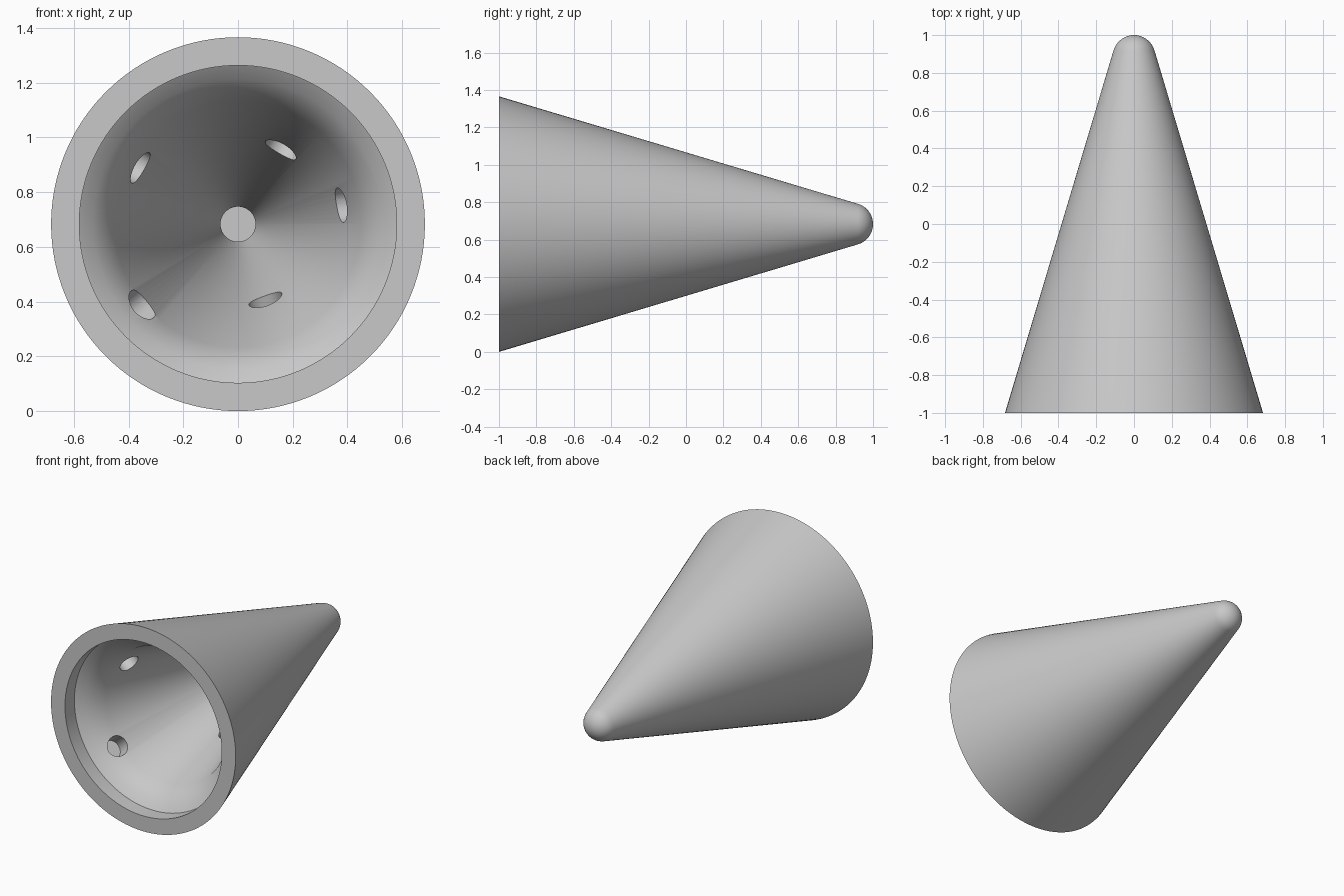
import bpy, bmesh
from math import sin, cos, pi, radians, atan
from mathutils import Vector

if "Cube" in bpy.data.objects:
    bpy.data.objects.remove(bpy.data.objects["Cube"], do_unlink=True)

BASE_R = 0.683              # outer radius at the open end
NOSE_R = 0.113              # radius of the rounded nose
SLOPE = 0.298               # taper of the wall
TILT = atan(SLOPE)
HOLE_R = 0.064

grey = bpy.data.materials.new("light_grey")
grey.use_nodes = True
colour = (0.58, 0.58, 0.58, 1)
grey.diffuse_color = colour
grey.node_tree.nodes["Principled BSDF"].inputs["Base Color"].default_value = colour


def inner_radius(depth):
    return 0.455 - SLOPE * (depth - 0.23)


# Closed profile as (radius, depth from the open end): nose, outer wall, rim, cavity
profile = []
for i in range(13):
    a = TILT + (pi / 2 - TILT) * (1 - i / 12)
    profile.append((NOSE_R * cos(a), 2 - NOSE_R + NOSE_R * sin(a)))
profile += [(BASE_R, 0), (0.58, 0), (0.58, 0.1), (0.53, 0.135), (0.49, 0.18),
            (inner_radius(0.245), 0.245),
            (HOLE_R, 1.54), (HOLE_R, 1.62), (0, 1.62)]

bm = bmesh.new()
verts = [bm.verts.new((max(r, 0), d - 1, BASE_R)) for r, d in profile]
edges = [bm.edges.new(pair) for pair in zip(verts, verts[1:])]
bmesh.ops.spin(bm, geom=verts + edges, cent=(0, 0, BASE_R), axis=(0, 1, 0),
               angle=2 * pi, steps=128)
bmesh.ops.remove_doubles(bm, verts=bm.verts, dist=1e-5)
bmesh.ops.recalc_face_normals(bm, faces=bm.faces)
mesh = bpy.data.meshes.new("cone_shell")
bm.to_mesh(mesh)
bm.free()
shell = bpy.data.objects.new("cone_shell", mesh)
bpy.context.collection.objects.link(shell)
mesh.materials.append(grey)

# Blind round holes drilled into the cavity wall: (angle, depth)
for angle, depth in [(220, 0.23), (150, 0.363), (10.5, 0.464), (60, 0.69), (290, 0.755)]:
    a = radians(angle)
    out = Vector((cos(a), 0, sin(a)))
    axis = out * cos(TILT) + Vector((0, sin(TILT), 0))
    mouth = out * inner_radius(depth) + Vector((0, depth - 1, BASE_R))
    bpy.ops.mesh.primitive_cylinder_add(vertices=40, radius=HOLE_R, depth=0.2, location=mouth)
    cutter = bpy.context.object
    cutter.name = "hole_cutter"
    cutter.hide_render = True
    cutter.rotation_euler = axis.to_track_quat('Z', 'Y').to_euler()
    cutter.data.materials.append(grey)
    cut = shell.modifiers.new("hole", 'BOOLEAN')
    cut.object = cutter
    cut.solver = 'EXACT'
    bpy.context.view_layer.objects.active = shell
    bpy.ops.object.modifier_apply(modifier=cut.name)
    bpy.data.objects.remove(cutter, do_unlink=True)

# Smooth walls with crisp rim and hole edges
bpy.ops.object.select_all(action='DESELECT')
shell.select_set(True)
bpy.context.view_layer.objects.active = shell
bpy.ops.object.shade_smooth_by_angle(angle=radians(35))
